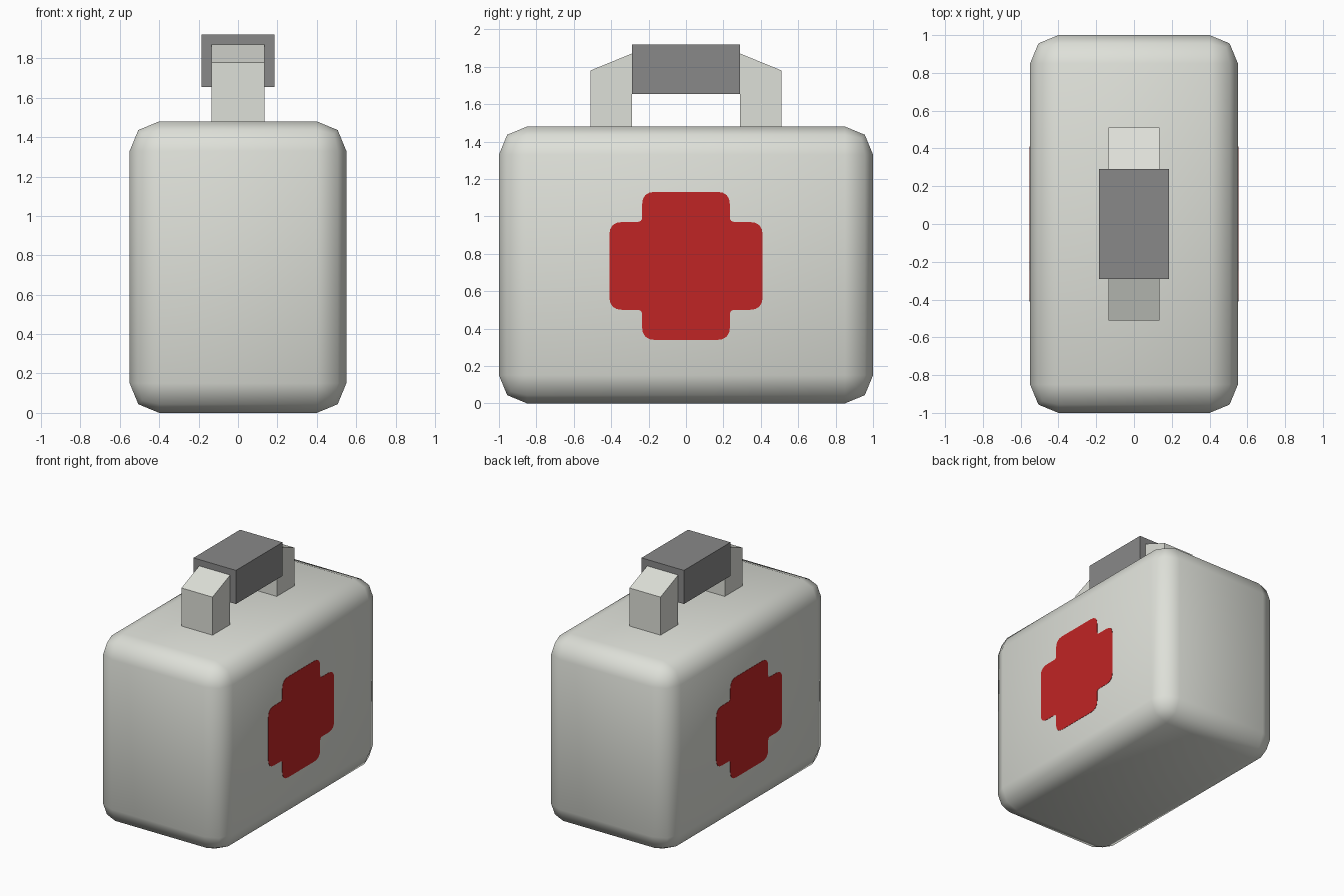
import bpy, bmesh
from mathutils import Vector

if "Cube" in bpy.data.objects:
    bpy.data.objects.remove(bpy.data.objects["Cube"])


def material(name, rgb):
    m = bpy.data.materials.new(name)
    m.diffuse_color = (*rgb, 1.0)
    m.use_nodes = True
    m.node_tree.nodes["Principled BSDF"].inputs["Base Color"].default_value = m.diffuse_color
    return m


WHITE = material("off white", (0.73, 0.745, 0.69))
RED = material("red", (0.53, 0.018, 0.018))
GREY = material("dark grey", (0.25, 0.25, 0.25))


def prism(name, profile, x0, x1, mat):
    """Extrude a closed (y, z) profile along x."""
    bm = bmesh.new()
    a = [bm.verts.new((x0, y, z)) for y, z in profile]
    b = [bm.verts.new((x1, y, z)) for y, z in profile]
    bm.faces.new(a)
    bm.faces.new(b)
    n = len(profile)
    for i in range(n):
        j = (i + 1) % n
        bm.faces.new((a[i], a[j], b[j], b[i]))
    bmesh.ops.recalc_face_normals(bm, faces=bm.faces)
    me = bpy.data.meshes.new(name)
    bm.to_mesh(me)
    bm.free()
    me.materials.append(mat)
    ob = bpy.data.objects.new(name, me)
    bpy.context.collection.objects.link(ob)
    return ob


def rect(y, z0, z1):
    return [(-y, z0), (y, z0), (y, z1), (-y, z1)]


def rounded(corners, steps=4):
    """Round each (y, z, radius) corner with a small curve."""
    out = []
    n = len(corners)
    for i, (y, z, r) in enumerate(corners):
        p = Vector((y, z))
        s = p + (Vector(corners[i - 1][:2]) - p).normalized() * r
        e = p + (Vector(corners[(i + 1) % n][:2]) - p).normalized() * r
        for k in range(steps + 1):
            t = k / steps
            out.append(tuple(s * (1 - t) ** 2 + p * 2 * t * (1 - t) + e * t * t))
    return out


# Case: softly shaded box with two-step bevelled edges
case = prism("case", rect(1.0, 0.0, 1.48), -0.55, 0.55, WHITE)
bevel = case.modifiers.new("bevel", "BEVEL")
bevel.width = 0.15
bevel.segments = 2
for p in case.data.polygons:
    p.use_smooth = True

# Red crosses: thin plates on both broad sides
Y, H, ARM, ZC = 0.41, 0.396, 0.235, 0.735
quarter = [(Y, ARM, 0.07), (ARM, ARM, 0.025), (ARM, H, 0.07)]
corners = []
for sy, sz in ((1, 1), (-1, 1), (-1, -1), (1, -1)):
    q = quarter if sy * sz > 0 else quarter[::-1]
    corners += [(sy * y, ZC + sz * z, r) for y, z, r in q]
outline = rounded(corners)
for side, s in (("right", 1), ("left", -1)):
    prism(side + "_cross", outline, s * 0.547, s * 0.552, RED)

# Handle: chamfered arch whose crossbar is hidden in the grip
half = [(0.29, 1.46), (0.51, 1.46), (0.51, 1.78), (0.29, 1.87)]
arch = half + [(-y, z) for y, z in half[::-1]] + [(-0.29, 1.70), (0.29, 1.70)]
prism("handle_arch", arch, -0.135, 0.135, WHITE)

# Grip sleeve
prism("handle_grip", rect(0.29, 1.655, 1.92), -0.185, 0.185, GREY)
